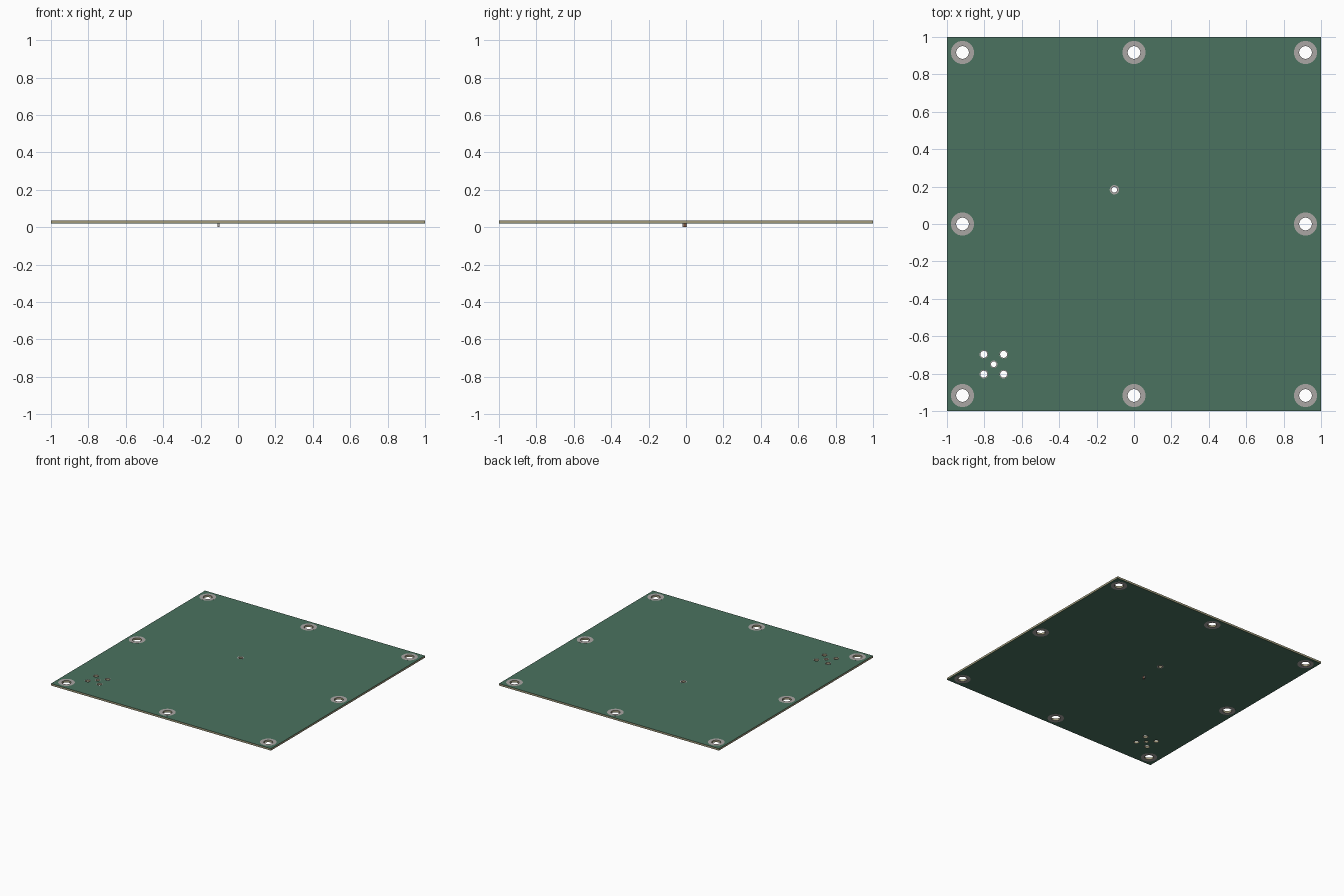
import bpy, math

if "Cube" in bpy.data.objects:
    bpy.data.objects.remove(bpy.data.objects["Cube"])

Z0, Z1 = 0.0215, 0.0355   # board core bottom and top
SKIN = 0.001              # mask and pad thickness


def material(name, rgb):
    m = bpy.data.materials.new(name)
    m.diffuse_color = (*rgb, 1)
    m.use_nodes = True
    m.node_tree.nodes["Principled BSDF"].inputs["Base Color"].default_value = m.diffuse_color
    return m


green = material("green_mask", (0.07, 0.17, 0.115))
tan = material("laminate", (0.36, 0.33, 0.2))
metal = material("plated_metal", (0.4, 0.38, 0.37))
brown = material("ceramic", (0.2, 0.09, 0.05))


def circle(x, y, r, n=40):
    return [(x + r * math.cos(2 * math.pi * i / n), y + r * math.sin(2 * math.pi * i / n)) for i in range(n)]


def plate(name, outlines, z0, z1, mat):
    """Flat filled plate; outlines after the first are holes."""
    cu = bpy.data.curves.new(name, 'CURVE')
    cu.dimensions, cu.fill_mode = '2D', 'BOTH'
    cu.extrude = (z1 - z0) / 2
    for pts in outlines:
        s = cu.splines.new('POLY')
        s.points.add(len(pts) - 1)
        for p, (x, y) in zip(s.points, pts):
            p.co = (x, y, 0, 1)
        s.use_cyclic_u = True
    ob = bpy.data.objects.new(name, cu)
    bpy.context.collection.objects.link(ob)
    ob.location.z = (z0 + z1) / 2
    bpy.ops.object.select_all(action='DESELECT')
    ob.select_set(True)
    bpy.context.view_layer.objects.active = ob
    bpy.ops.object.convert(target='MESH')
    ob = bpy.context.object
    ob.data.materials.clear()
    ob.data.materials.append(mat)
    bpy.ops.object.shade_smooth_by_angle()
    return ob


def box(name, loc, size, mat):
    bpy.ops.mesh.primitive_cube_add(size=1, location=loc)
    ob = bpy.context.object
    ob.name, ob.scale = name, size
    ob.data.materials.append(mat)


# holes: name, x, y, hole radius, pad radius
E = 0.917
holes = [("mounting_pad", x, y, 0.034, 0.062)
         for x in (-E, 0, E) for y in (-E, 0, E) if (x, y) != (0, 0)]
holes += [("connector_ground_pad", -0.75 + dx, -0.75 + dy, 0.0185, 0.023)
          for dx in (-0.053, 0.053) for dy in (-0.053, 0.053)]
holes += [("connector_signal_pad", -0.75, -0.75, 0.015, 0.02),
          ("feed_pad", -0.105, 0.183, 0.015, 0.025)]

# board core with mask layers on both faces
square = [(-1, -1), (1, -1), (1, 1), (-1, 1)]
bores = [circle(x, y, r) for _, x, y, r, _ in holes]
openings = [circle(x, y, p) for _, x, y, _, p in holes]
plate("board_core", [square] + bores, Z0, Z1, tan)
plate("top_mask", [square] + openings, Z1, Z1 + SKIN, green)
plate("bottom_mask", [square] + openings, Z0 - SKIN, Z0, green)

# plated rings on both faces
for name, x, y, r, p in holes:
    ring = [circle(x, y, p), circle(x, y, r)]
    plate(name + "_top", ring, Z1, Z1 + SKIN * 1.2, metal)
    plate(name + "_bottom", ring, Z0 - SKIN * 1.2, Z0, metal)

# chip component on the underside: body and two end caps
H = Z0 - SKIN
box("chip_body", (-0.105, -0.007, H / 2), (0.0105, 0.014, H * 0.96), brown)
for side in (-1, 1):
    box("chip_end_cap", (-0.105, -0.007 + side * 0.0095, H / 2), (0.011, 0.005, H), metal)
